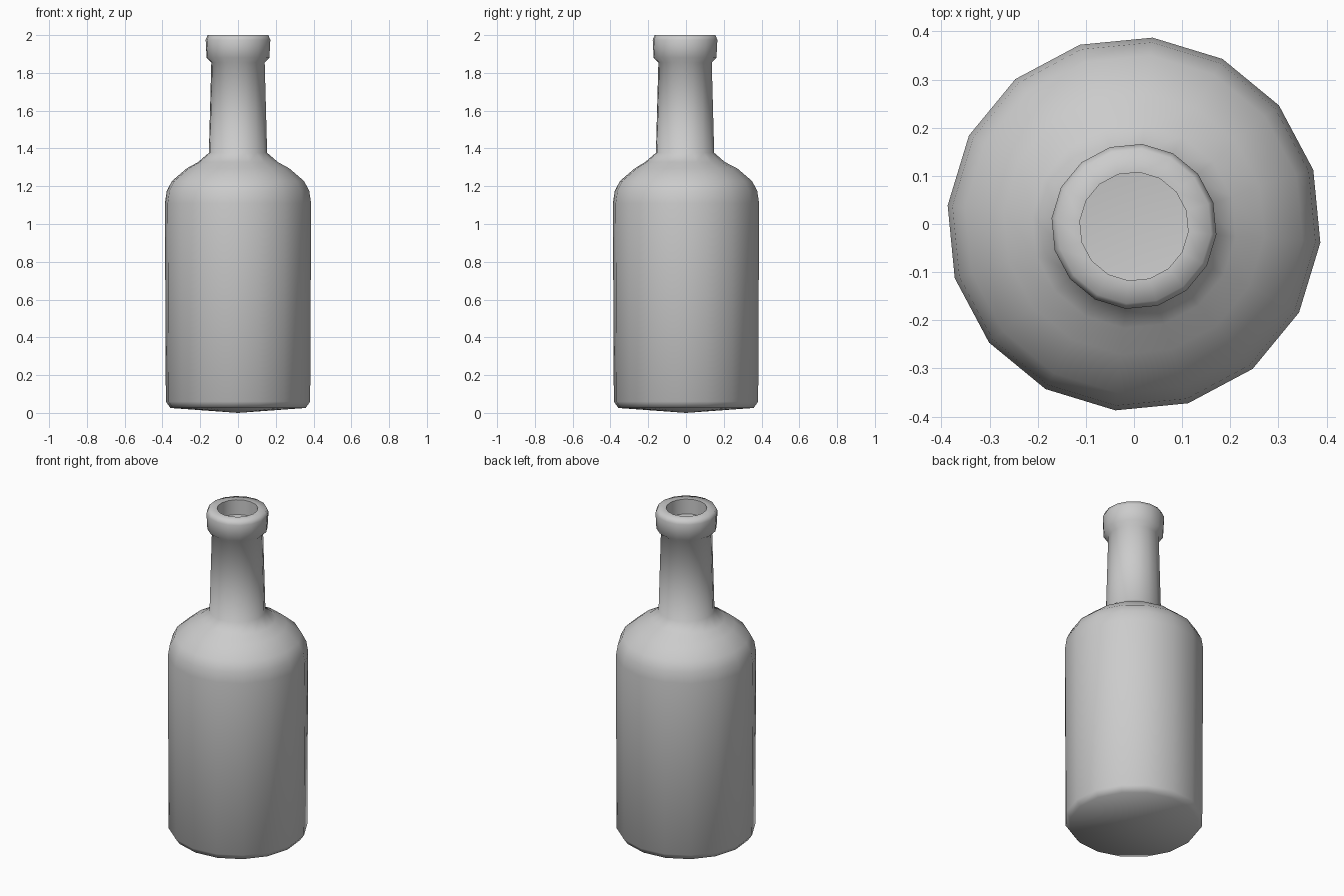
import bpy, bmesh, math

SIDES = 16
TURN = math.radians(-5.7)

old = bpy.data.objects.get("Cube")
if old:
    bpy.data.objects.remove(old, do_unlink=True)

grey = bpy.data.materials.new("plain grey")
grey.use_nodes = True
colour = (0.6, 0.6, 0.6, 1)
grey.diffuse_color = colour
grey.node_tree.nodes["Principled BSDF"].inputs["Base Color"].default_value = colour


def lathe(name, profile, shift=0.005):
    """Spin (radius, height) points about z; the ends close on the axis.
    The upper part sits slightly off centre, towards the front."""
    bm = bmesh.new()
    rings = []
    for r, z in profile:
        dy = -shift if z > 1.3 else 0
        if r == 0:
            rings.append([bm.verts.new((0, dy, z))] * SIDES)
            continue
        ring = []
        for i in range(SIDES):
            a = TURN + math.tau * i / SIDES
            ring.append(bm.verts.new((r * math.cos(a), r * math.sin(a) + dy, z)))
        rings.append(ring)
    for low, high in zip(rings, rings[1:]):
        for i in range(SIDES):
            j = (i + 1) % SIDES
            corners = dict.fromkeys((low[i], low[j], high[j], high[i]))
            bm.faces.new(list(corners))
    bmesh.ops.recalc_face_normals(bm, faces=bm.faces)
    mesh = bpy.data.meshes.new(name)
    bm.to_mesh(mesh)
    bm.free()
    mesh.materials.append(grey)
    obj = bpy.data.objects.new(name, mesh)
    bpy.context.collection.objects.link(obj)
    bpy.ops.object.select_all(action="DESELECT")
    obj.select_set(True)
    bpy.context.view_layer.objects.active = obj
    bpy.ops.object.shade_smooth_by_angle(angle=math.radians(80))
    return obj


# Shallow pointed base, straight body, rounded shoulder, neck, lip and mouth
base = [(0, 0), (0.36, 0.026), (0.384, 0.06)]
shoulder = [(0.389, 1.11), (0.379, 1.174), (0.352, 1.227), (0.272, 1.295), (0.212, 1.328)]
neck = [(0.155, 1.377), (0.142, 1.855)]
lip = [(0.167, 1.88), (0.172, 1.975), (0.161, 2.0)]
mouth = [(0.113, 2.0), (0.113, 1.91), (0, 1.9)]
lathe("bottle", base + shoulder + neck + lip + mouth)
